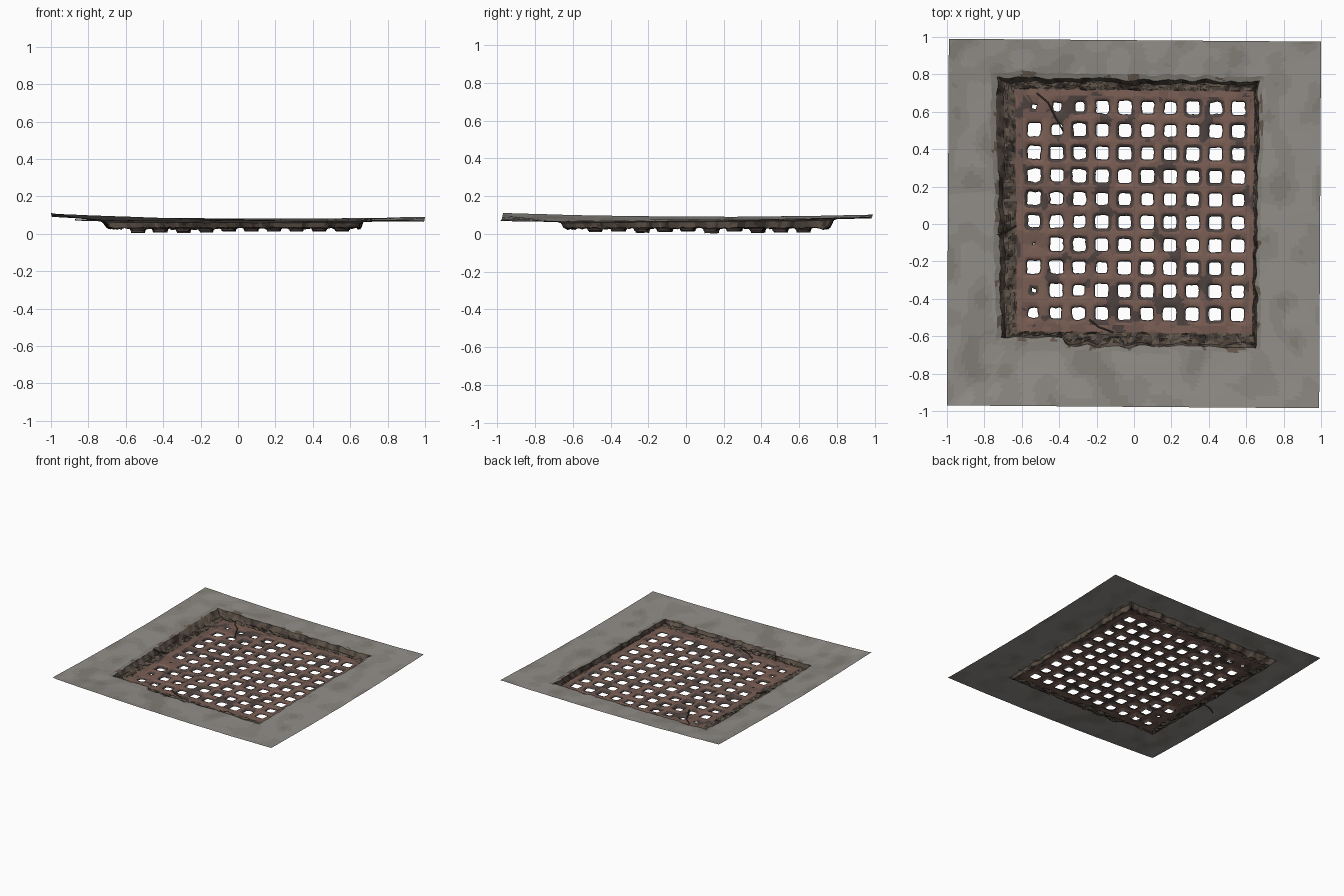
import bpy, math, random
from mathutils import Vector, noise

if "Cube" in bpy.data.objects:
    bpy.data.objects.remove(bpy.data.objects["Cube"])

random.seed(4)
SEG = 8                # edge segments per grate cell side
CELLS = 10
N = SEG * CELLS        # points per side of every ring
X0, DX = -0.535, 0.1212
Y0, DY = -0.48, 0.1225


def material(name, rgb):
    m = bpy.data.materials.new(name)
    m.diffuse_color = (*rgb, 1)
    m.use_nodes = True
    m.node_tree.nodes["Principled BSDF"].inputs["Base Color"].default_value = m.diffuse_color
    return m


concrete = [material("concrete_" + n, c) for n, c in
            (("light", (0.29, 0.275, 0.255)), ("mid", (0.26, 0.245, 0.225)), ("warm", (0.225, 0.21, 0.185)))]
earth = [material("earth_" + n, c) for n, c in
         (("light", (0.12, 0.092, 0.07)), ("mid", (0.075, 0.057, 0.045)), ("dark", (0.04, 0.03, 0.025)))]
rust = [material("rust_" + n, c) for n, c in
        (("light", (0.20, 0.115, 0.09)), ("mid", (0.165, 0.098, 0.08)), ("dark", (0.075, 0.055, 0.05)))]


def nz(x, y, freq, seed=0.0):
    return noise.noise(Vector((x * freq, y * freq, seed)))


def smooth(t):
    t = max(0.0, min(1.0, t))
    return t * t * (3 - 2 * t)


def make(name, verts, faces, mats, freq, is_smooth=True, dark=()):
    me = bpy.data.meshes.new(name)
    me.from_pydata([tuple(v) for v in verts], [], faces)
    for m in mats:
        me.materials.append(m)
    for p in me.polygons:
        v = nz(p.center.x, p.center.y, freq, 7.3)
        p.material_index = 2 if p.index in dark or v > 0.33 else (1 if v > 0.0 else 0)
        p.use_smooth = is_smooth
    ob = bpy.data.objects.new(name, me)
    bpy.context.collection.objects.link(ob)
    return ob


def slab_z(x, y):
    # corners lifted, sagging gently toward the grate
    u, v = (x + 1) / 2, (y + 1) / 2
    edge = (1 - v) * ((1 - u) * 0.104 + u * 0.064) + v * ((1 - u) * 0.095 + u * 0.084)
    edge -= 0.008 * (1 - min(x * x, y * y)) 
    inner = 0.071 + 0.009 * y - 0.002 * x
    w = smooth((max(abs(x), abs(y)) - 0.62) / 0.48) / smooth(0.38 / 0.48)
    return inner + (edge + 0.008 * x * x * y * y - inner) * w + 0.002 * nz(x, y, 6)


def ring(corners, zf, rough=0.0, step=0.0):
    # closed quad loop, counter-clockwise from the front left corner
    pts = []
    for s in range(4):
        a, b = Vector(corners[s]), Vector(corners[(s + 1) % 4])
        for k in range(N):
            p = a.lerp(b, k / N)
            x, y = p
            if y < 0:
                y += step * smooth((-0.36 - x) / 0.03) * smooth(-y / 0.5)
            x += rough * nz(p.x, p.y, 14, 1)
            y += rough * nz(p.x, p.y, 14, 2)
            pts.append(Vector((x, y, zf(x, y))))
    return pts


def blend(a, b, count, zf=None, bump=0.0):
    # rings from a to b inclusive, in-between ones optionally bumpy
    out = []
    for i in range(count + 1):
        t = i / count
        r = [p.lerp(q, t) for p, q in zip(a, b)]
        if 0 < i < count:
            for p in r:
                if zf:
                    p.z = zf(p.x, p.y)
                p.z += bump * (nz(p.x, p.y, 28, 3) + 0.6 * nz(p.x, p.y, 60, 4))
        out.append(r)
    return out


def loft(name, rings, mats, freq, is_smooth=True):
    m = 4 * N
    faces = [(r * m + i, r * m + (i + 1) % m, (r + 1) * m + (i + 1) % m, (r + 1) * m + i)
             for r in range(len(rings) - 1) for i in range(m)]
    return make(name, [p for r in rings for p in r], faces, mats, freq, is_smooth)


def grate_z(x, y):
    return 0.032 + 0.0015 * nz(x, y, 8, 5)


def shear(x, y):
    return x + 0.005 * y, y - 0.009 * x


# Main outlines from the slab edge inward
outer = ring([(-1, -0.97), (0.99, -0.985), (1, 0.975), (-0.99, 0.99)], slab_z)
lip = ring([(-0.735, -0.675), (0.672, -0.68), (0.692, 0.785), (-0.765, 0.815)], slab_z, 0.014, 0.045)
rim = ring([(-0.71, -0.65), (0.652, -0.657), (0.67, 0.76), (-0.735, 0.785)],
           lambda x, y: slab_z(x, y) - 0.006, 0.018, 0.045)
foot = ring([(-0.69, -0.635), (0.645, -0.645), (0.66, 0.742), (-0.70, 0.762)],
            lambda x, y: 0.033 + 0.006 * nz(x, y, 25), 0.02, 0.04)
plate = ring([(-0.625, -0.575), (0.635, -0.585), (0.645, 0.708), (-0.635, 0.722)], grate_z, 0.008)
xa, xb = X0 - DX / 2, X0 + (CELLS - 0.5) * DX
ya, yb = Y0 - DY / 2, Y0 + (CELLS - 0.5) * DY
field = ring([shear(xa, ya), shear(xb, ya), shear(xb, yb), shear(xa, yb)], grate_z)

# Concrete surround, broken wall, debris channel and plate border
loft("concrete_surround", blend(outer, lip, 14, slab_z), concrete, 7)
loft("broken_rim", blend(lip, rim, 2, None, 0.004), [concrete[2], concrete[2], earth[0]], 16)
loft("recess_wall", blend(rim, foot, 3, None, 0.006), earth, 24, False)
loft("debris_channel", blend(foot, plate, 6, None, 0.016), earth, 24, False)
loft("grate_border", blend(plate, field, 3, grate_z), rust, 11)

# Perforated grate: each cell lofts a square outline down into a rounded hole
clogged = {(0, 9): 0.35, (0, 3): 0.12, (0, 1): 0.3, (0, 0): 0.75, (1, 9): 0.65, (2, 9): 0.7,
           (1, 8): 0.8, (1, 0): 0.85, (2, 1): 0.85, (3, 2): 0.85}
verts, faces, dark = [], [], set()
M = 4 * SEG
square = []
for s in range(4):
    for k in range(SEG):
        t = 2 * k / SEG - 1
        square.append(((t, -1), (1, t), (-t, 1), (-1, -t))[s])
for i in range(CELLS):
    for j in range(CELLS):
        cx, cy = X0 + i * DX, Y0 + j * DY
        hole = 0.034 * clogged.get((i, j), random.uniform(0.94, 1.06))
        drop = random.uniform(0.012, 0.020) + (0.010 if i < 4 else 0.0) * random.random()
        ragged = 0.007 if i < 3 or j > 8 else 0.003
        if i == 0 and hole < 0.02:
            drop = 0.01
        base = len(verts)
        for r, (grow, depth) in enumerate(((0, 0), (0.016, 0.0), (0.006, 0.25), (0.001, 0.6), (0, 1.0))):
            for u, v in square:
                if r == 0:
                    x, y = cx + u * DX / 2, cy + v * DY / 2
                else:
                    # superellipse-style rounded corners
                    k = (hole + grow) / (abs(u) ** 5 + abs(v) ** 5) ** 0.2
                    x, y = cx + u * k, cy + v * k
                    x += ragged * nz(x, y, 35, 8)
                    y += ragged * nz(x, y, 35, 9)
                x, y = shear(x, y)
                verts.append((x, y, max(0.0, grate_z(x, y) - drop * depth)))
        for r in range(4):
            for q in range(M):
                if r >= 2 or (r == 1 and nz(cx, cy, 9, 2) > 0.1):
                    dark.add(len(faces))
                a, b = base + r * M, base + (r + 1) * M
                faces.append((a + q, a + (q + 1) % M, b + (q + 1) % M, b + q))
make("perforated_grate", verts, faces, rust, 9, True, dark)


# Thin roots and twigs lying over the edge
def twig(name, pts, radius):
    cu = bpy.data.curves.new(name, "CURVE")
    cu.dimensions = "3D"
    cu.bevel_depth = radius
    cu.bevel_resolution = 1
    sp = cu.splines.new("POLY")
    sp.points.add(len(pts) - 1)
    for p, c in zip(sp.points, pts):
        p.co = (*c, 1)
    cu.materials.append(earth[1])
    bpy.context.collection.objects.link(bpy.data.objects.new(name, cu))


twig("root", [(-0.87, -0.12, 0.074), (-0.81, -0.08, 0.072), (-0.74, -0.06, 0.07),
              (-0.68, -0.04, 0.05), (-0.63, -0.01, 0.042)], 0.004)
twig("corner_twig", [(-0.52, 0.70, 0.038), (-0.46, 0.65, 0.037), (-0.42, 0.57, 0.036), (-0.38, 0.50, 0.035)], 0.004)
twig("front_twig", [(-0.24, -0.51, 0.036), (-0.19, -0.55, 0.036), (-0.11, -0.58, 0.038)], 0.004)
